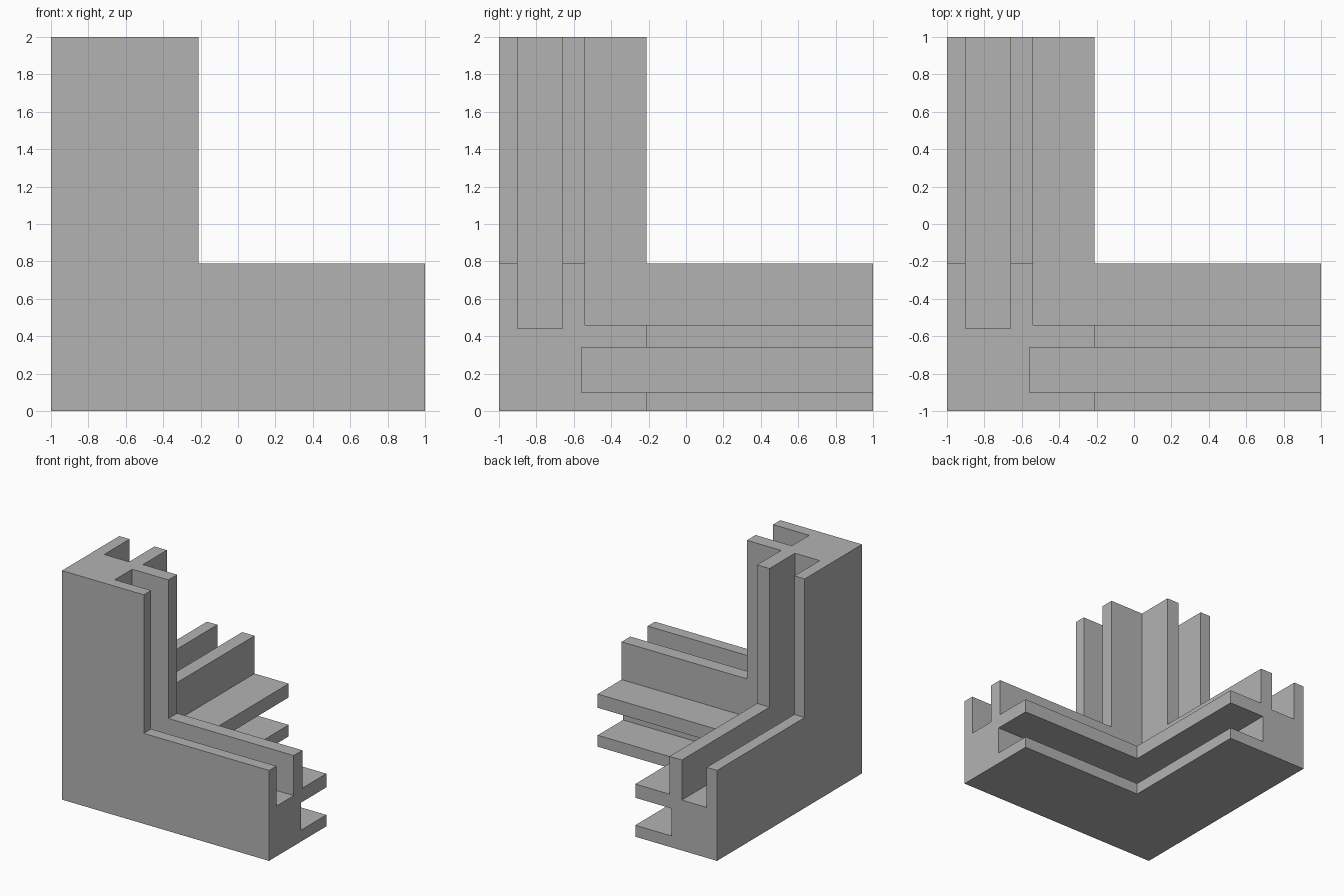
import bpy
import bmesh
from mathutils import Vector

old = bpy.data.objects.get("Cube")
if old:
    bpy.data.objects.remove(old, do_unlink=True)

LENGTH = 2.0      # arm length
REACH = 0.79      # how far the flanges stick out
SKIN = 0.10       # outer wall thickness
RIB = (0.34, 0.46)  # inner flange span
CORE = 0.44       # solid core, also the floor of the grooves
ORIGIN = Vector((-1, -1, 0))

grey = bpy.data.materials.new("plain_grey")
grey.use_nodes = True
grey.diffuse_color = (0.45, 0.45, 0.45, 1)
grey.node_tree.nodes["Principled BSDF"].inputs["Base Color"].default_value = grey.diffuse_color


def prism(name, outline, axis, low, high):
    """Extrude an outline, drawn across the given axis, from low to high."""
    def place(a, b, depth):
        p = Vector((0, 0, 0))
        p[axis], p[(axis + 1) % 3], p[(axis + 2) % 3] = depth, a, b
        return p + ORIGIN

    bm = bmesh.new()
    face = bm.faces.new([bm.verts.new(place(a, b, low)) for a, b in outline])
    new = bmesh.ops.extrude_face_region(bm, geom=[face])["geom"]
    shift = Vector((0, 0, 0))
    shift[axis] = high - low
    bmesh.ops.translate(bm, vec=shift, verts=[v for v in new if isinstance(v, bmesh.types.BMVert)])
    bmesh.ops.recalc_face_normals(bm, faces=bm.faces)
    mesh = bpy.data.meshes.new(name)
    bm.to_mesh(mesh)
    bm.free()
    mesh.materials.append(grey)
    obj = bpy.data.objects.new(name, mesh)
    bpy.context.collection.objects.link(obj)
    return obj


def ell(start):
    """L-shaped outline with both legs as long as the arms."""
    return [(start, start), (LENGTH, start), (LENGTH, REACH),
            (REACH, REACH), (REACH, LENGTH), (start, LENGTH)]


# Core bar, outer wall and inner flange for each of the three directions
square = [(0, 0), (CORE, 0), (CORE, CORE), (0, CORE)]
parts = []
for axis, label in enumerate("xyz"):
    parts.append(prism("core_bar_" + label, square, axis, 0, LENGTH))
    parts.append(prism("outer_wall_" + label, ell(0), axis, 0, SKIN))
    parts.append(prism("inner_flange_" + label, ell(RIB[0]), axis, *RIB))

# Fuse the parts into one solid bracket
bracket = parts[0]
for part in parts[1:]:
    mod = bracket.modifiers.new("fuse_" + part.name, "BOOLEAN")
    mod.operation = "UNION"
    mod.solver = "EXACT"
    mod.object = part
fused = bpy.data.meshes.new_from_object(bracket.evaluated_get(bpy.context.evaluated_depsgraph_get()))
bracket.modifiers.clear()
bracket.data = fused
bracket.name = fused.name = "corner_bracket"
for part in parts[1:]:
    bpy.data.objects.remove(part, do_unlink=True)

# Merge coplanar pieces into clean flat faces
bm = bmesh.new()
bm.from_mesh(fused)
bmesh.ops.remove_doubles(bm, verts=bm.verts, dist=0.0005)
bmesh.ops.dissolve_limit(bm, angle_limit=0.01, verts=bm.verts, edges=bm.edges)
for face in bm.faces:
    face.smooth = False
    face.material_index = 0
bm.to_mesh(fused)
bm.free()
